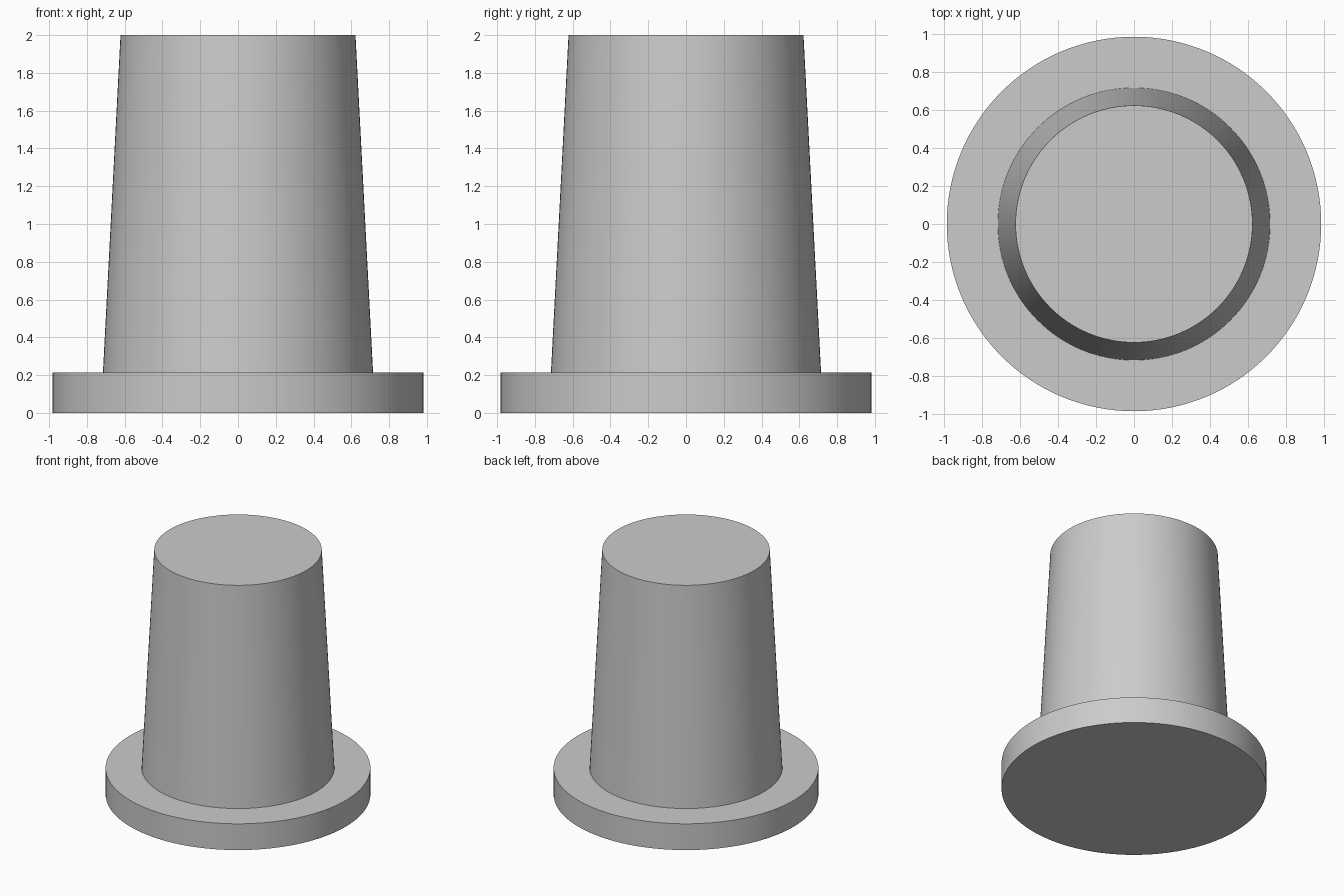
import bpy
import math

cube = bpy.data.objects.get("Cube")
if cube:
    bpy.data.objects.remove(cube, do_unlink=True)

# Single plain grey
grey = bpy.data.materials.new("light_grey")
grey.use_nodes = True
colour = (0.6, 0.6, 0.6, 1.0)
grey.diffuse_color = colour
grey.node_tree.nodes["Principled BSDF"].inputs["Base Color"].default_value = colour


def round_part(name, bottom_radius, top_radius, z_low, z_high):
    """Smooth capped cylinder or cone standing between two heights."""
    bpy.ops.mesh.primitive_cone_add(
        vertices=128, radius1=bottom_radius, radius2=top_radius,
        depth=z_high - z_low, location=(0, 0, (z_low + z_high) / 2))
    part = bpy.context.object
    part.name = name
    part.data.materials.append(grey)
    bpy.ops.object.shade_smooth_by_angle(angle=math.radians(30))
    return part


FLANGE_TOP = 0.215

# Wide base flange
round_part("base_flange", 0.983, 0.983, 0, FLANGE_TOP)

# Tapered plug body standing on the flange
round_part("tapered_body", 0.715, 0.622, FLANGE_TOP, 2)
